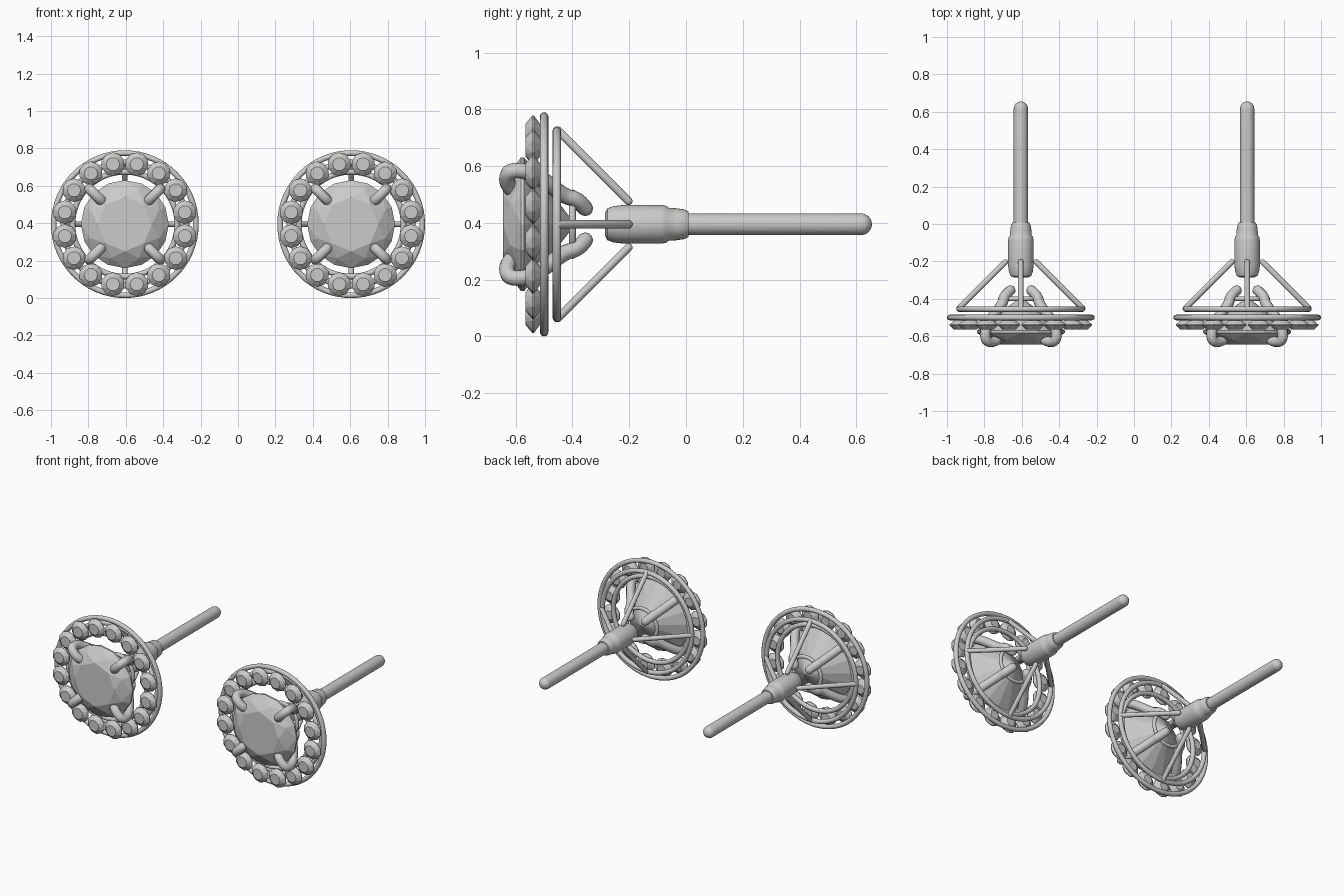
import bpy
import bmesh
from math import sin, cos, pi, radians
from mathutils import Vector, Matrix

cube = bpy.data.objects.get("Cube")
if cube:
    bpy.data.objects.remove(cube, do_unlink=True)

silver = bpy.data.materials.new("pale_silver")
silver.use_nodes = True
COLOUR = (0.6, 0.6, 0.585, 1)
silver.diffuse_color = COLOUR
silver.node_tree.nodes["Principled BSDF"].inputs["Base Color"].default_value = COLOUR


def circle(r, y, n, turn=0.0):
    """Points of a circle around the y axis."""
    return [Vector((r * cos(2 * pi * (i + turn) / n), y,
                    r * sin(2 * pi * (i + turn) / n))) for i in range(n)]


def finish(obj, name, smooth):
    obj.name = name
    obj.data.name = name
    obj.data.materials.clear()
    obj.data.materials.append(silver)
    if smooth:
        bpy.ops.object.select_all(action='DESELECT')
        obj.select_set(True)
        bpy.context.view_layer.objects.active = obj
        bpy.ops.object.shade_smooth_by_angle(angle=radians(40))
    return obj


def from_bmesh(bm, name, smooth=False):
    bmesh.ops.recalc_face_normals(bm, faces=bm.faces)
    mesh = bpy.data.meshes.new(name)
    bm.to_mesh(mesh)
    bm.free()
    obj = bpy.data.objects.new(name, mesh)
    bpy.context.collection.objects.link(obj)
    return finish(obj, name, smooth)


def lathe(name, profile, centre, n=32):
    """Solid turned around the y axis from (radius, y) pairs."""
    bm = bmesh.new()
    rings = [[bm.verts.new(p + centre) for p in circle(r, y, n)] for r, y in profile]
    for a, b in zip(rings, rings[1:]):
        for i in range(n):
            j = (i + 1) % n
            bm.faces.new((a[i], a[j], b[j], b[i]))
    bm.faces.new(rings[0])
    bm.faces.new(rings[-1])
    return from_bmesh(bm, name, True)


def add_gem(bm, points, matrix):
    """Cut stone as the convex hull of its corner points."""
    verts = [bm.verts.new(matrix @ p) for p in points]
    bmesh.ops.convex_hull(bm, input=verts)


def ring(name, radius, tube, y, centre):
    bpy.ops.mesh.primitive_torus_add(
        major_radius=radius, minor_radius=tube, major_segments=64, minor_segments=12,
        location=centre + Vector((0, y, 0)), rotation=(pi / 2, 0, 0))
    return finish(bpy.context.object, name, True)


def wire(name, path, radius, angle, centre, kind='POLY'):
    """Round-ended wire along (radial, y) pairs, turned to an angle about y."""
    pts = [Vector((r * cos(angle), y, r * sin(angle))) + centre for r, y in path]
    curve = bpy.data.curves.new(name, 'CURVE')
    curve.dimensions = '3D'
    curve.bevel_depth = radius
    curve.bevel_resolution = 3
    curve.use_fill_caps = True
    if kind == 'NURBS':
        # Smooth the path by repeated corner cutting
        for _ in range(3):
            cut = [pts[0]]
            for a, b in zip(pts, pts[1:]):
                cut += [a.lerp(b, 0.25), a.lerp(b, 0.75)]
            pts = cut + [pts[-1]]
    # Rounded ends
    head = (pts[0] - pts[1]).normalized() * radius
    tail = (pts[-1] - pts[-2]).normalized() * radius
    caps = [(1.0, 0.1), (0.87, 0.5), (0.5, 0.87)]
    full = [(pts[0] + head * d, s) for d, s in caps]
    full += [(p, 1.0) for p in pts]
    full += [(pts[-1] + tail * d, s) for d, s in reversed(caps)]
    spline = curve.splines.new('POLY')
    spline.points.add(len(full) - 1)
    for sp, (p, s) in zip(spline.points, full):
        sp.co = (*p, 1)
        sp.radius = s
    obj = bpy.data.objects.new(name, curve)
    bpy.context.collection.objects.link(obj)
    bpy.ops.object.select_all(action='DESELECT')
    obj.select_set(True)
    bpy.context.view_layer.objects.active = obj
    bpy.ops.object.convert(target='MESH')
    return finish(bpy.context.object, name, True)


CENTRE_STONE = (circle(0.145, -0.645, 8) + circle(0.197, -0.618, 8, 0.5)
                + circle(0.235, -0.582, 16) + circle(0.235, -0.57, 16)
                + [Vector((0, -0.39, 0))])
HALO_STONE = (circle(0.036, -0.027, 10) + circle(0.063, -0.003, 10, 0.5)
              + circle(0.063, 0.002, 10, 0.5) + circle(0.03, 0.027, 10))
PRONG = [(0.165, -0.605), (0.2, -0.632), (0.268, -0.628), (0.268, -0.56),
         (0.21, -0.49), (0.14, -0.43), (0.125, -0.385), (0.08, -0.355)]
BARREL = [(0.04, -0.285), (0.056, -0.277), (0.064, -0.255), (0.068, -0.22),
          (0.068, -0.085), (0.065, -0.07), (0.058, -0.06), (0.056, -0.03),
          (0.052, -0.005), (0.045, 0.008), (0.03, 0.01)]

for side, x in (("left", 0.605), ("right", -0.605)):
    c = Vector((x, 0, 0.395))

    # Faceted centre stone
    bm = bmesh.new()
    add_gem(bm, CENTRE_STONE, Matrix.Translation(c))
    from_bmesh(bm, side + "_centre_stone")

    # Halo of small stones
    bm = bmesh.new()
    for p in circle(0.327, -0.538, 16, 0.5):
        add_gem(bm, HALO_STONE, Matrix.Translation(c + p))
    from_bmesh(bm, side + "_halo_stones")

    # Rings of the setting
    ring(side + "_outer_ring", 0.38, 0.015, -0.5, c)
    ring(side + "_inner_ring", 0.28, 0.015, -0.5, c)
    ring(side + "_back_ring", 0.33, 0.015, -0.455, c)
    ring(side + "_small_ring", 0.11, 0.012, -0.4, c)

    # Four prongs on the diagonals, four struts on the axes
    for k in range(4):
        wire(f"{side}_prong_{k + 1}", PRONG, 0.028, pi / 4 + k * pi / 2, c, 'NURBS')
        wire(f"{side}_strut_{k + 1}", [(0.33, -0.45), (0.082, -0.203)], 0.015,
             k * pi / 2, c)

    # Barrel and post
    lathe(side + "_barrel", BARREL, c)
    post = [(0.038, -0.02)]
    for i in range(7):
        a = i * radians(14)
        post.append((0.038 * cos(a), 0.617 + 0.038 * sin(a)))
    lathe(side + "_post", post, c)
